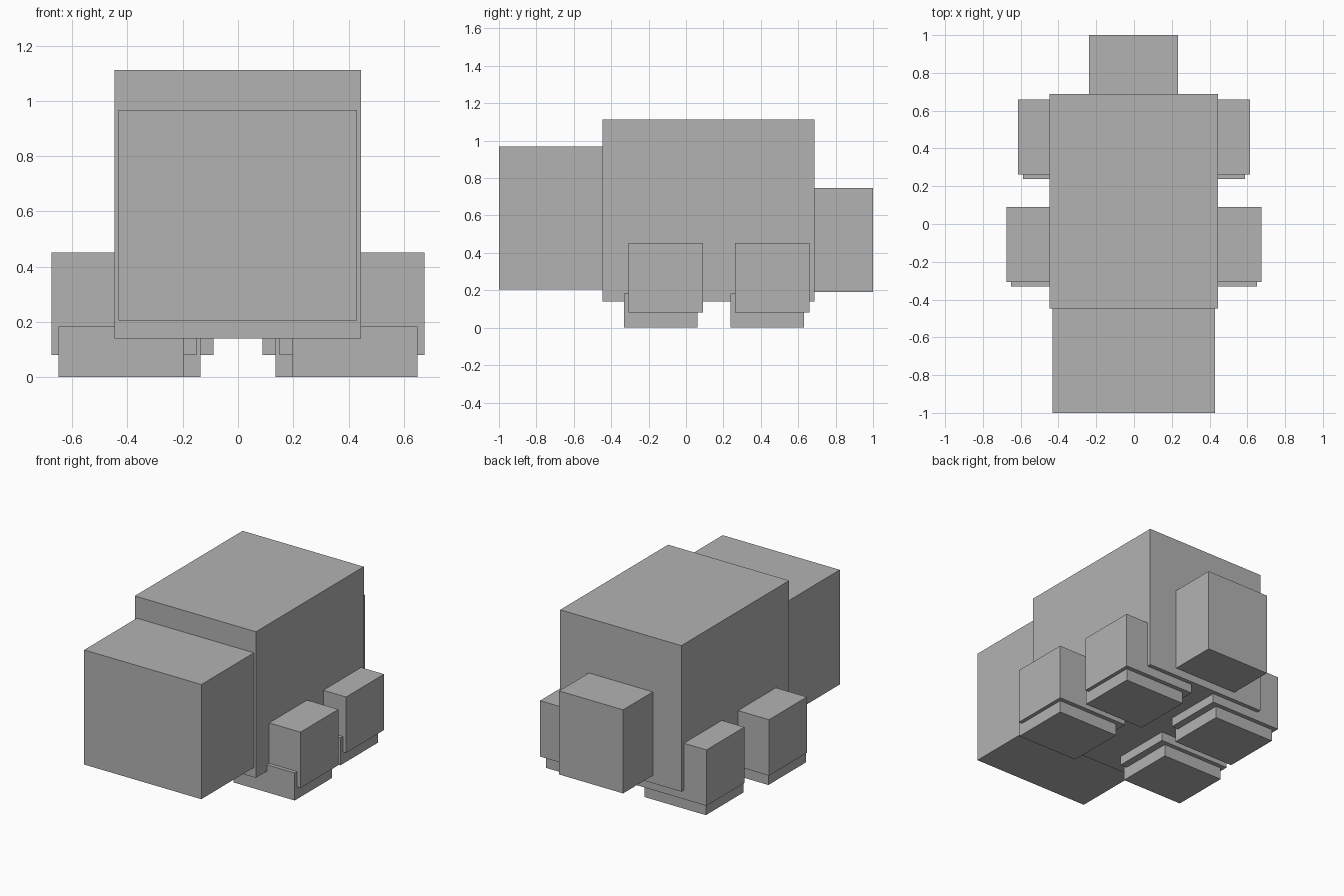
import bpy
import bmesh
from mathutils import Matrix, Vector

# Clear the default cube
cube = bpy.data.objects.get("Cube")
if cube:
    bpy.data.objects.remove(cube, do_unlink=True)

# Single flat colour
COLOUR = (0.45, 0.45, 0.45, 1.0)
grey = bpy.data.materials.new("plain grey")
grey.use_nodes = True
grey.diffuse_color = COLOUR
grey.node_tree.nodes["Principled BSDF"].inputs["Base Color"].default_value = COLOUR


def box(name, xs, ys, zs):
    """Flat-shaded box spanning the given x, y and z ranges."""
    centre = Vector([(a + b) / 2 for a, b in (xs, ys, zs)])
    size = [b - a for a, b in (xs, ys, zs)]
    bm = bmesh.new()
    bmesh.ops.create_cube(bm, size=1, matrix=Matrix.Diagonal((*size, 1)))
    mesh = bpy.data.meshes.new(name)
    bm.to_mesh(mesh)
    bm.free()
    mesh.materials.append(grey)
    obj = bpy.data.objects.new(name, mesh)
    obj.location = centre
    bpy.context.collection.objects.link(obj)
    return obj


# Trunk, head and tail
box("body", (-0.447, 0.445), (-0.447, 0.687), (0.14, 1.112))
box("head", (-0.432, 0.43), (-1.0, -0.44), (0.205, 0.968))
box("tail", (-0.237, 0.234), (0.68, 1.0), (0.192, 0.748))

# Stubby legs with feet set slightly forward, mirrored left and right
for pair, shift_x, shift_y in (("front", 0.0, 0.0), ("rear", -0.062, 0.569)):
    for side, sign in (("left", 1), ("right", -1)):
        def span(a, b):
            return tuple(sorted((sign * (a + shift_x), sign * (b + shift_x))))

        box(f"{pair}_{side}_leg", span(0.15, 0.675),
            (-0.307 + shift_y, 0.091 + shift_y), (0.08, 0.452))
        box(f"{pair}_{side}_foot", span(0.198, 0.65),
            (-0.332 + shift_y, 0.062 + shift_y), (0.0, 0.183))
